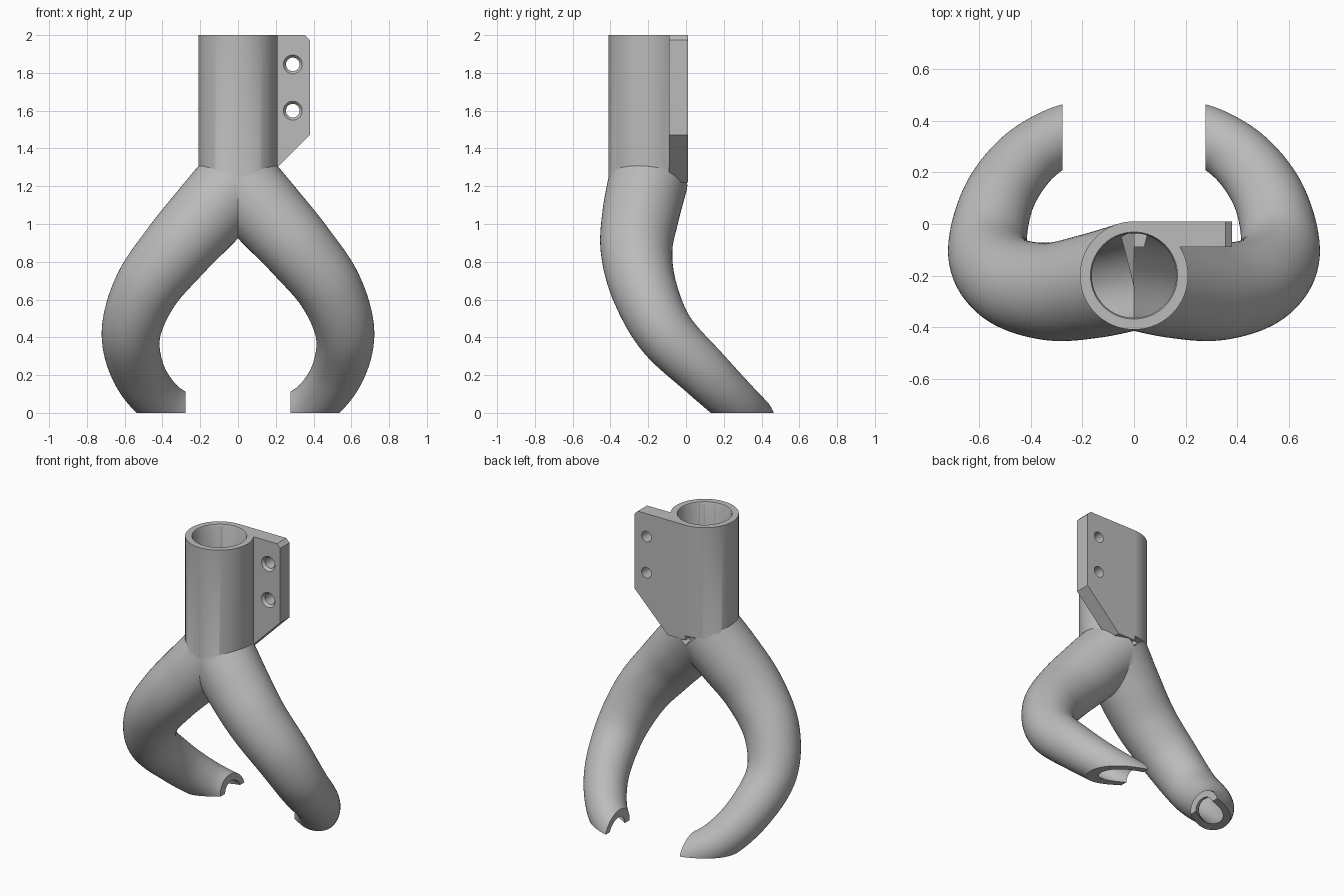
import bpy, bmesh, math
from mathutils import Vector, Matrix

cube = bpy.data.objects.get("Cube")
if cube:
    bpy.data.objects.remove(cube, do_unlink=True)

grey = bpy.data.materials.new("plain_grey")
grey.use_nodes = True
colour = (0.5, 0.5, 0.5, 1)
grey.diffuse_color = colour
grey.node_tree.nodes["Principled BSDF"].inputs["Base Color"].default_value = colour

TUBE_Y, OUTER, BORE, WALL = -0.2, 0.21, 0.164, 0.042


def finish(name, bm):
    bmesh.ops.recalc_face_normals(bm, faces=bm.faces)
    mesh = bpy.data.meshes.new(name)
    bm.to_mesh(mesh)
    bm.free()
    mesh.materials.append(grey)
    ob = bpy.data.objects.new(name, mesh)
    bpy.context.collection.objects.link(ob)
    return ob


def cylinder(name, r1, r2, start, end, sides=96):
    start, end = Vector(start), Vector(end)
    axis = end - start
    bm = bmesh.new()
    m = Matrix.Translation((start + end) / 2) @ axis.to_track_quat('Z', 'Y').to_matrix().to_4x4()
    bmesh.ops.create_cone(bm, cap_ends=True, segments=sides, radius1=r1, radius2=r2,
                          depth=axis.length, matrix=m)
    return finish(name, bm)


def box(name, low, high):
    low, high = Vector(low), Vector(high)
    bm = bmesh.new()
    m = Matrix.Translation((low + high) / 2) @ Matrix.Diagonal((*(high - low), 1))
    bmesh.ops.create_cube(bm, size=1, matrix=m)
    return finish(name, bm)


def spline(keys, steps=10):
    """Smooth path through (x, y, z, radius) keys."""
    keys = [Vector(k) for k in keys]
    pts = [2 * keys[0] - keys[1]] + keys + [2 * keys[-1] - keys[-2]]
    out = []
    for a, b, c, d in zip(pts, pts[1:], pts[2:], pts[3:]):
        for i in range(steps):
            t = i / steps
            out.append((2 * b + (c - a) * t + (2 * a - 5 * b + 4 * c - d) * t * t
                        + (3 * b - a - 3 * c + d) * t ** 3) / 2)
    return out + [keys[-1]]


def sweep(name, path, side, shrink=0.0, sides=64):
    """Round tapering arm along a path; side -1 mirrors it."""
    bm = bmesh.new()
    centres = [p.to_3d() for p in path]
    normal, rings = Vector((0, 1, 0)), []
    for i, c in enumerate(centres):
        tangent = (centres[min(i + 1, len(path) - 1)] - centres[max(i - 1, 0)]).normalized()
        normal = (normal - tangent * normal.dot(tangent)).normalized()
        other = tangent.cross(normal)
        ring = []
        for k in range(sides):
            a = math.tau * k / sides
            p = c + (normal * math.cos(a) + other * math.sin(a)) * (path[i].w - shrink)
            ring.append(bm.verts.new((p.x * side, p.y, p.z)))
        rings.append(ring)
    for lo, hi in zip(rings, rings[1:]):
        for k in range(sides):
            n = (k + 1) % sides
            bm.faces.new((lo[k], lo[n], hi[n], hi[k]))
    bm.faces.new(rings[0])
    bm.faces.new(rings[-1])
    return finish(name, bm)


def combine(target, tool, operation):
    mod = target.modifiers.new(operation.lower(), 'BOOLEAN')
    mod.operation, mod.solver, mod.object = operation, 'EXACT', tool
    bpy.context.view_layer.update()
    graph = bpy.context.evaluated_depsgraph_get()
    result = bpy.data.meshes.new_from_object(target.evaluated_get(graph))
    target.modifiers.clear()
    target.data = result
    bpy.data.objects.remove(tool, do_unlink=True)


# Upright socket tube
body = cylinder("forked_socket", OUTER, OUTER, (0, TUBE_Y, 1.25), (0, TUBE_Y, 2))

# Curved arms, tapering towards the tips
arm_path = spline([
    (0, -0.2, 1.23, 0.21), (0.16, -0.24, 1.05, 0.203), (0.325, -0.262, 0.865, 0.19),
    (0.485, -0.222, 0.655, 0.174), (0.566, -0.11, 0.425, 0.156), (0.53, 0.09, 0.22, 0.14),
    (0.42, 0.25, 0.065, 0.126), (0.27, 0.35, -0.025, 0.115), (0.14, 0.4, -0.08, 0.11)])
for side in (1, -1):
    combine(body, sweep("arm", arm_path, side), 'UNION')

# Side mounting plate
bm = bmesh.new()
outline = [(0, 1.22), (0.13, 1.22), (0.38, 1.47), (0.38, 1.975), (0.355, 2), (0, 2)]
face = bm.faces.new([bm.verts.new((x, -0.09, z)) for x, z in outline])
grown = bmesh.ops.extrude_face_region(bm, geom=[face])
bmesh.ops.translate(bm, vec=(0, 0.1, 0),
                    verts=[v for v in grown["geom"] if isinstance(v, bmesh.types.BMVert)])
combine(body, finish("mounting_plate", bm), 'UNION')

# Hollow the tube and arms, with a small lead-in at the rim
cutters = [cylinder("tube_bore", BORE, BORE, (0, TUBE_Y, 1.24), (0, TUBE_Y, 2.1)),
           cylinder("rim_chamfer", BORE - 0.005, BORE + 0.015,
                    (0, TUBE_Y, 1.98), (0, TUBE_Y, 2.02))]
cutters += [sweep("arm_bore", arm_path, side, WALL) for side in (1, -1)]

# Countersunk screw holes
for z in (1.6, 1.845):
    cutters.append(cylinder("screw_hole", 0.036, 0.036, (0.29, -0.2, z), (0.29, 0.1, z), 40))
    cutters.append(cylinder("countersink", 0.054, 0.034, (0.29, -0.095, z), (0.29, -0.07, z), 40))

# Trim the tips flat underneath and on the inner side
cutters.append(box("floor_trim", (-1, -1, -0.5), (1, 1, 0)))
cutters.append(box("tip_trim", (-0.278, 0.02, -0.6), (0.278, 1, 0.4)))
for tool in cutters:
    combine(body, tool, 'DIFFERENCE')

bpy.ops.object.select_all(action='DESELECT')
body.select_set(True)
bpy.context.view_layer.objects.active = body
bpy.ops.object.shade_smooth_by_angle(angle=math.radians(30))
